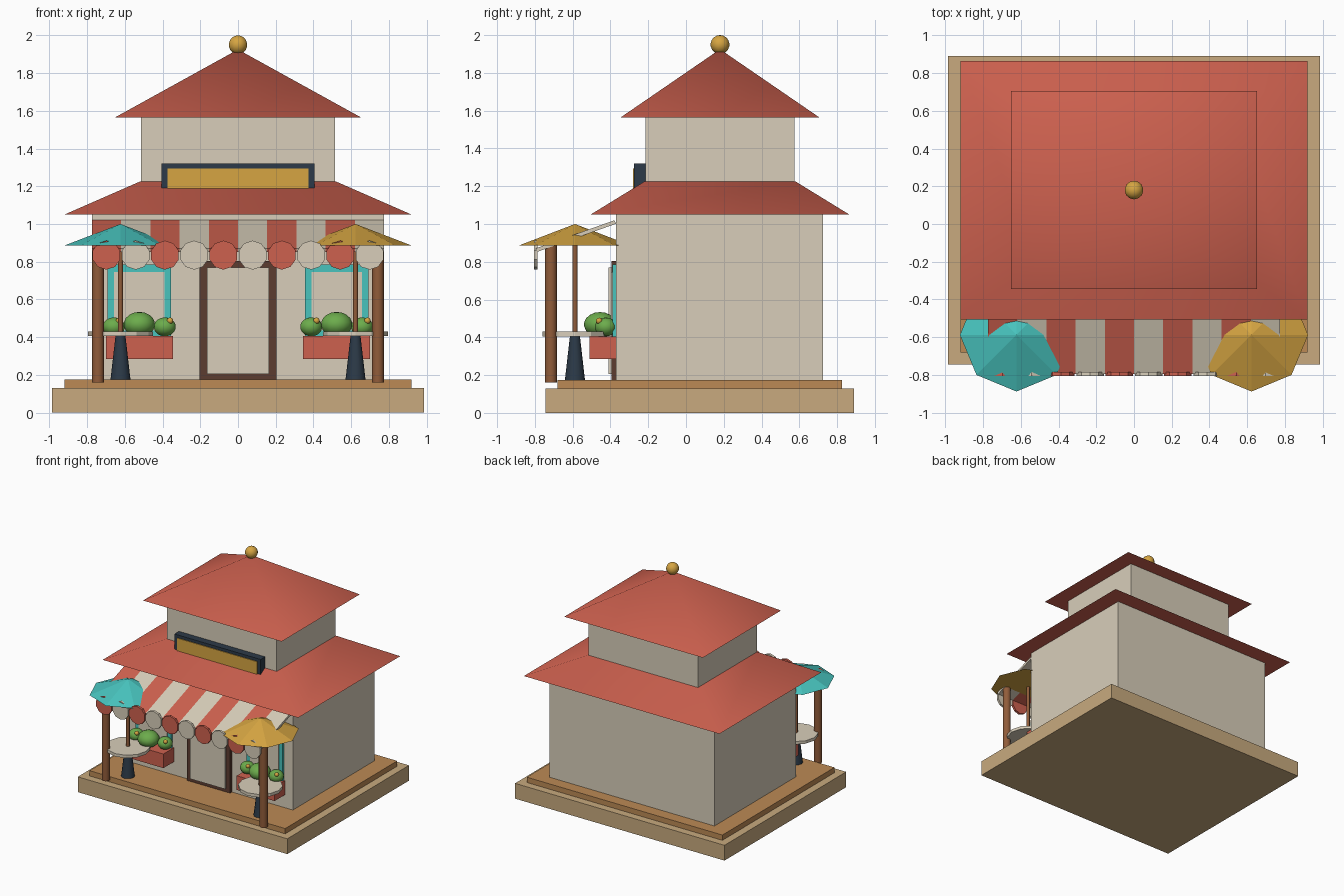
import bpy, bmesh, math
from mathutils import Matrix, Vector

default = bpy.data.objects.get("Cube")
if default:
    bpy.data.objects.remove(default, do_unlink=True)


def material(name, rgb):
    lin = [((c / 255 + 0.055) / 1.055) ** 2.4 for c in rgb] + [1.0]
    m = bpy.data.materials.new(name)
    m.use_nodes = True
    m.diffuse_color = lin
    m.node_tree.nodes["Principled BSDF"].inputs["Base Color"].default_value = lin
    return m


CREAM = material("cream", (216, 206, 186))
RED = material("roof red", (206, 97, 79))
TAN = material("sandstone", (200, 170, 126))
DECK = material("deck wood", (188, 138, 85))
WOOD = material("post brown", (145, 92, 58))
DARK = material("dark brown", (92, 60, 48))
NAVY = material("navy", (44, 58, 72))
GOLD = material("gold", (214, 165, 66))
TEAL = material("teal", (72, 196, 190))
GREEN = material("leaf green", (108, 172, 76))


def finish(name, bm, mat, smooth=None):
    bmesh.ops.recalc_face_normals(bm, faces=bm.faces)
    mesh = bpy.data.meshes.new(name)
    bm.to_mesh(mesh)
    bm.free()
    mesh.materials.append(mat)
    obj = bpy.data.objects.new(name, mesh)
    bpy.context.collection.objects.link(obj)
    if smooth:
        bpy.ops.object.select_all(action="DESELECT")
        obj.select_set(True)
        bpy.context.view_layer.objects.active = obj
        bpy.ops.object.shade_smooth_by_angle(angle=math.radians(smooth))
    return obj


def box(name, mat, x, y, z, tilt=0):
    """Box from (min, max) ranges, optionally tilted about its own x axis."""
    bm = bmesh.new()
    bmesh.ops.create_cube(bm, size=1)
    size = [r[1] - r[0] for r in (x, y, z)]
    mid = [(r[0] + r[1]) / 2 for r in (x, y, z)]
    bm.transform(Matrix.Translation(mid) @ Matrix.Rotation(tilt, 4, "X")
                 @ Matrix.Diagonal(size + [1]))
    return finish(name, bm, mat)


def cone(name, mat, x, y, z, r1, r2, sides, axis="Z", smooth=None):
    """Cone or cylinder between the z range, or along y when axis is Y."""
    bm = bmesh.new()
    bmesh.ops.create_cone(bm, cap_ends=True, segments=sides, radius1=r1, radius2=r2,
                          depth=z[1] - z[0])
    turn = Matrix.Rotation(math.pi / 2, 4, "X") if axis == "Y" else Matrix()
    bm.transform(Matrix.Translation((x, y, sum(z) / 2)) @ turn)
    return finish(name, bm, mat, smooth)


def ball(name, mat, centre, radii):
    bm = bmesh.new()
    bmesh.ops.create_uvsphere(bm, u_segments=14, v_segments=9, radius=1)
    bm.transform(Matrix.Translation(centre) @ Matrix.Diagonal(list(radii) + [1]))
    return finish(name, bm, mat, 40)


def hip_roof(name, z, eave, top):
    """Four-sided roof from half sizes of the eave and the top; a zero top is a point."""
    bm = bmesh.new()
    corners = [(-1, -1), (1, -1), (1, 1), (-1, 1)]
    low = [bm.verts.new((a * eave[0], MID + b * eave[1], z[0])) for a, b in corners]
    high = [bm.verts.new((a * top[0], MID + b * top[1], z[1])) for a, b in corners]
    bm.faces.new(low)
    bm.faces.new(high)
    for i in range(4):
        j = (i + 1) % 4
        bm.faces.new((low[i], low[j], high[j], high[i]))
    bmesh.ops.remove_doubles(bm, verts=bm.verts, dist=0.0001)
    return finish(name, bm, RED, 60)


MID = 0.18      # depth centre of the building
WALL = -0.37    # front wall

# Base and building
box("stone_base", TAN, (-0.985, 0.985), (-0.745, 0.89), (0, 0.13))
box("deck", DECK, (-0.92, 0.92), (-0.68, 0.825), (0.13, 0.175))
box("lower_walls", CREAM, (-0.775, 0.775), (WALL, 0.725), (0.175, 1.055))
hip_roof("lower_roof", (1.05, 1.225), (0.92, 0.685), (0.52, 0.4))
box("upper_walls", CREAM, (-0.515, 0.515), (-0.215, 0.575), (1.2, 1.565))
hip_roof("upper_roof", (1.565, 1.925), (0.652, 0.525), (0, 0))
ball("roof_finial", GOLD, (0, MID, 1.95), (0.05, 0.05, 0.05))

# Blank sign board
box("sign_board", NAVY, (-0.405, 0.405), (-0.275, -0.215), (1.13, 1.32))
box("sign_panel", GOLD, (-0.375, 0.375), (-0.281, -0.27), (1.155, 1.295))

# Door
box("door_frame", DARK, (-0.203, 0.203), (-0.395, WALL), (0.175, 0.805))
box("door_panel", CREAM, (-0.165, 0.165), (-0.41, -0.39), (0.205, 0.77))

# Striped awning with hanging scallops
stripe = 0.155
for i in range(10):
    left = -0.775 + i * stripe
    colour = CREAM if i % 2 else RED
    box(f"awning_stripe_{i}", colour, (left, left + stripe), (-0.805, -0.362),
        (0.926, 0.946), tilt=0.343)
    bm_z = 0.835
    cone(f"awning_scallop_{i}", colour, left + stripe / 2, -0.795,
         (bm_z - 0.01, bm_z + 0.01), 0.077, 0.077, 10, axis="Y")

# Items repeated on both sides
for side, s, canopy in (("right", -1, TEAL), ("left", 1, GOLD)):
    cone(f"{side}_awning_post", WOOD, s * 0.742, -0.715, (0.16, 0.885), 0.032, 0.032, 12, smooth=40)

    # Window
    cx = s * 0.523
    box(f"{side}_window_frame", TEAL, (cx - 0.168, cx + 0.168), (-0.39, WALL), (0.4, 0.785))
    box(f"{side}_window_pane", CREAM, (cx - 0.134, cx + 0.134), (-0.396, -0.38), (0.435, 0.745))

    # Planter with bushes and blossoms
    box(f"{side}_planter", RED, (cx - 0.178, cx + 0.178), (-0.51, WALL), (0.285, 0.405))
    ball(f"{side}_big_bush", GREEN, (cx, -0.455, 0.468), (0.085, 0.085, 0.066))
    for n, dx in enumerate((-0.135, 0.135)):
        ball(f"{side}_small_bush_{n}", GREEN, (cx + dx, -0.425, 0.455), (0.06, 0.058, 0.05))
        ball(f"{side}_blossom_{n}", GOLD, (cx + dx + 0.028, -0.46, 0.487), (0.017, 0.017, 0.017))

    # Table with parasol
    tx, ty = s * 0.623, -0.588
    cone(f"{side}_table_foot", NAVY, tx, ty, (0.175, 0.41), 0.053, 0.026, 12, smooth=40)
    cone(f"{side}_table_top", CREAM, tx, ty, (0.405, 0.43), 0.172, 0.172, 12)
    cone(f"{side}_parasol_pole", WOOD, tx, ty, (0.42, 0.98), 0.014, 0.014, 8, smooth=50)
    cone(f"{side}_parasol_canopy", canopy, tx, ty, (0.885, 1.0), 0.3, 0, 8)
